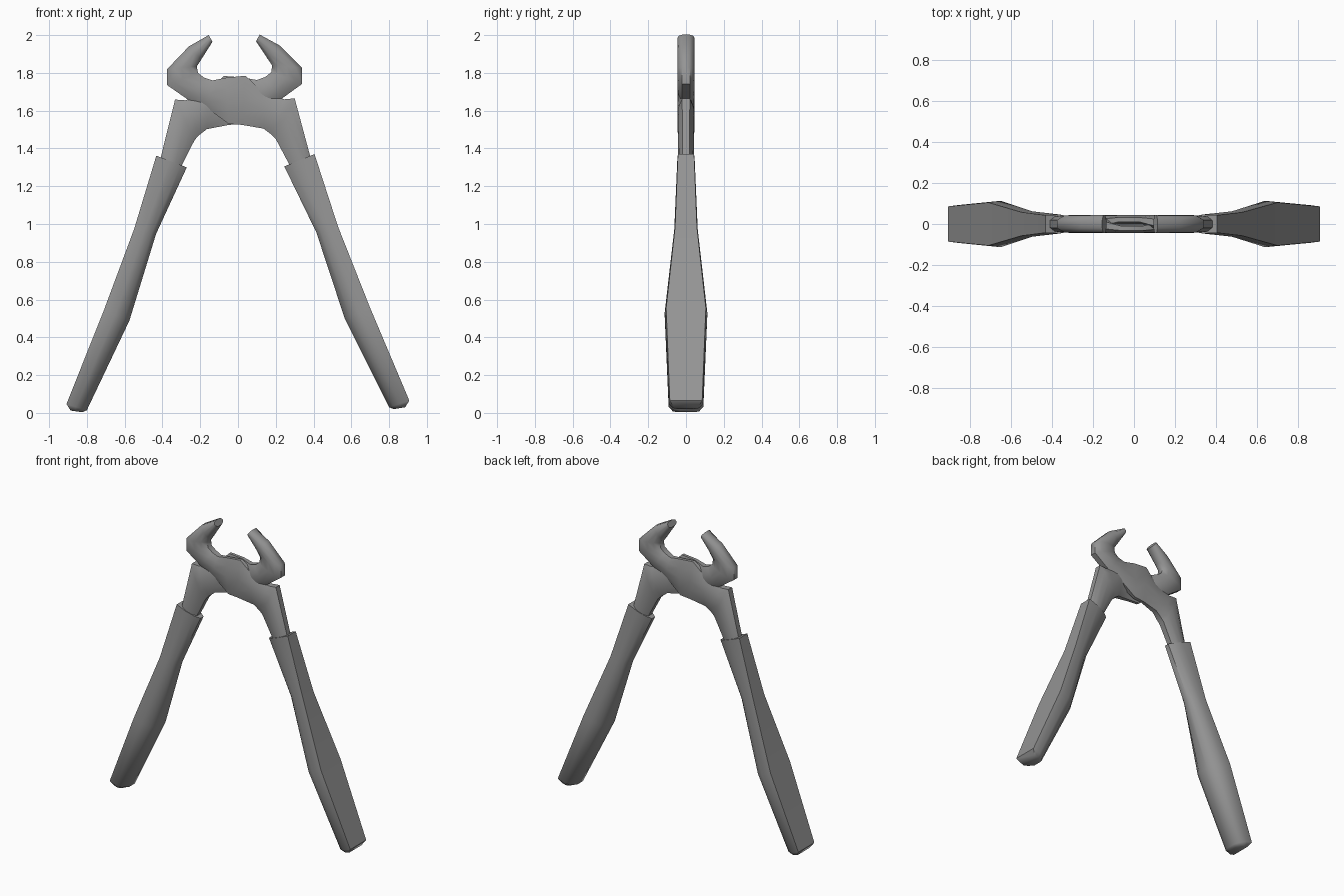
import bpy, bmesh
from math import radians
from mathutils import Matrix

cube = bpy.data.objects.get("Cube")
if cube:
    bpy.data.objects.remove(cube, do_unlink=True)

steel = bpy.data.materials.new("grey_steel")
steel.use_nodes = True
colour = (0.3, 0.3, 0.3, 1)
steel.diffuse_color = colour
steel.node_tree.nodes["Principled BSDF"].inputs["Base Color"].default_value = colour

# Cross-sections: (0..1 between the two edges, -1..1 across the depth)
ROUNDED = [(0, -.45), (.22, -.9), (.5, -1), (.78, -.9), (1, -.45),
           (1, .45), (.78, .9), (.5, 1), (.22, .9), (0, .45)]
GRIP = [(0, -.35), (.2, -.75), (.55, -1), (1, -.93),
        (1, .93), (.55, 1), (.2, .75), (0, .35)]


def loft(name, section, stations, placement):
    """Skin a section along stations of (edge a xz, edge b xz, y front, y back)."""
    bm = bmesh.new()
    rings = []
    for (ax, az), (bx, bz), y0, y1 in stations:
        mid, half = (y0 + y1) / 2, (y1 - y0) / 2
        rings.append([bm.verts.new((ax + (bx - ax) * u, mid + half * v, az + (bz - az) * u))
                      for u, v in section])
    n = len(section)
    for lower, upper in zip(rings, rings[1:]):
        for i in range(n):
            j = (i + 1) % n
            bm.faces.new((lower[i], lower[j], upper[j], upper[i]))
    bm.faces.new(rings[0])
    bm.faces.new(rings[-1])
    bmesh.ops.recalc_face_normals(bm, faces=bm.faces)
    bm.transform(placement)
    mesh = bpy.data.meshes.new(name)
    bm.to_mesh(mesh)
    bm.free()
    mesh.materials.append(steel)
    obj = bpy.data.objects.new(name, mesh)
    bpy.context.collection.objects.link(obj)
    bpy.ops.object.select_all(action='DESELECT')
    obj.select_set(True)
    bpy.context.view_layer.objects.active = obj
    bpy.ops.object.shade_smooth_by_angle(angle=radians(50))


T = .045
# Curved jaw, half-thickness pivot plate, shoulder and neck
lever = [
    ((-.155, 2.0), (-.135, 1.965), -T, T),
    ((-.26, 1.94), (-.195, 1.87), -T, T),
    ((-.375, 1.82), (-.218, 1.835), -T, T),
    ((-.375, 1.735), (-.212, 1.80), -T, T),
    ((-.26, 1.655), (-.18, 1.775), -T, T),
    ((-.165, 1.615), (-.135, 1.76), -T, .03),
    ((-.05, 1.53), (-.06, 1.775), -T, .002),
    ((.02, 1.525), (.04, 1.785), -T, .002),
    ((.135, 1.505), (.125, 1.705), -T, .03),
    ((.175, 1.475), (.245, 1.66), -T, T),
    ((.20, 1.45), (.30, 1.665), -T, T),
    ((.29, 1.28), (.39, 1.33), -.04, .04),
]
# Swelling handle sleeve with a chamfered foot
grip = [
    ((.245, 1.305), (.405, 1.37), -.046, .046),
    ((.415, .955), (.53, .985), -.062, .062),
    ((.565, .50), (.70, .555), -.113, .113),
    ((.80, .03), (.907, .065), -.092, .092),
    ((.825, .02), (.885, .03), -.07, .07),
]

# The second half is turned about z and swung open slightly
front = Matrix.Identity(4)
back = Matrix.Rotation(radians(-1.15), 4, 'Y') @ Matrix.Rotation(radians(180), 4, 'Z')
for side, placement in (("front", front), ("back", back)):
    loft(side + "_lever", ROUNDED, lever, placement)
    loft(side + "_grip", GRIP, grip, placement)
